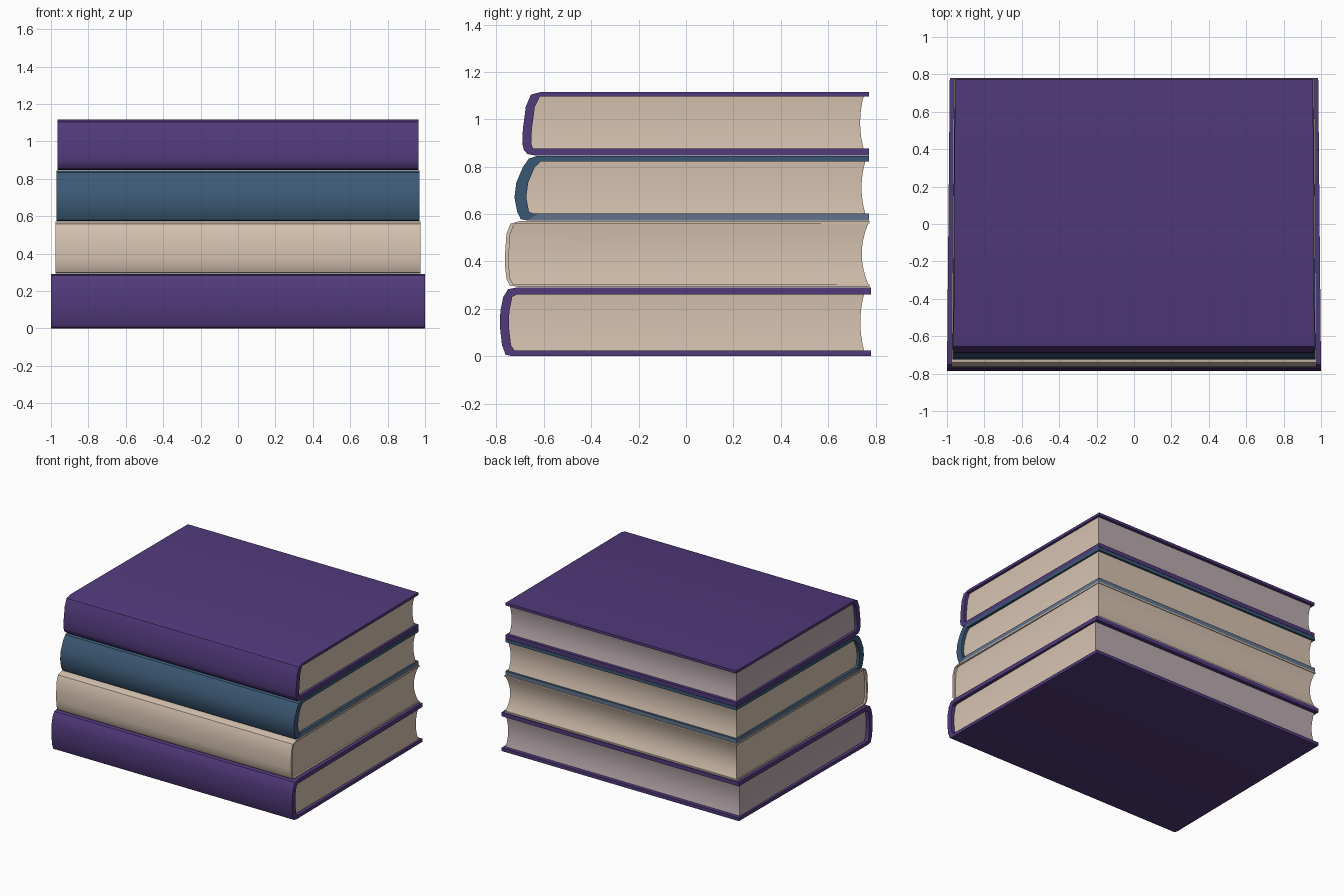
import bpy, bmesh

if "Cube" in bpy.data.objects:
    bpy.data.objects.remove(bpy.data.objects["Cube"])


def material(name, rgb):
    m = bpy.data.materials.new(name)
    m.diffuse_color = (*rgb, 1)
    m.use_nodes = True
    m.node_tree.nodes["Principled BSDF"].inputs["Base Color"].default_value = m.diffuse_color
    return m


PURPLE = material("purple cloth", (0.083, 0.042, 0.200))
BLUE = material("blue cloth", (0.044, 0.100, 0.178))
SLATE = material("slate blue edge", (0.120, 0.175, 0.265))
CREAM = material("cream paper", (0.68, 0.55, 0.44))
MAUVE = material("mauve grey paper", (0.50, 0.41, 0.43))


def finish(bm, name, mats):
    me = bpy.data.meshes.new(name)
    bm.to_mesh(me)
    bm.free()
    for m in mats:
        me.materials.append(m)
    ob = bpy.data.objects.new(name, me)
    bpy.context.collection.objects.link(ob)
    bpy.ops.object.select_all(action='DESELECT')
    ob.select_set(True)
    bpy.context.view_layer.objects.active = ob
    bpy.ops.object.shade_smooth_by_angle(angle=0.6)


def rounded(pts):
    """Cut every inner corner of a profile once, keeping its ends."""
    out = [pts[0]]
    for i in range(1, len(pts) - 1):
        p = pts[i]
        for q in (pts[i - 1], pts[i + 1]):
            out.append(tuple(a * 0.75 + b * 0.25 for a, b in zip(p, q)))
    return out + [pts[-1]]


def spine_y(spine, z):
    """Front of the spine at height z."""
    for (y0, z0), (y1, z1) in zip(spine, spine[1:]):
        if z <= z1:
            return y0 + (y1 - y0) * (z - z0) / (z1 - z0)
    return spine[-1][0]


def cover(name, mats, spine, back, half_spine, half_back, tb, tt, ts):
    """Wrapped C-shaped case around a (y, z) spine profile, bottom to top."""
    z0, z1 = spine[0][1], spine[-1][1]
    front = min(p[0] for p in spine)
    outer = [(back, z0)] + spine + [(back, z1)]
    inner = [(y if y == back else y + ts, min(max(z, z0 + tb), z1 - tt)) for y, z in outer]
    bm = bmesh.new()

    def row(pts, side):
        out = []
        for y, z in pts:
            k = (y - front) / (back - front)
            out.append(bm.verts.new((side * (half_spine + (half_back - half_spine) * k), y, z)))
        return out

    ol, il, orr, ir = row(outer, -1), row(inner, -1), row(outer, 1), row(inner, 1)
    for i in range(len(outer) - 1):
        for a, b in ((ol, orr), (il, ir), (ol, il), (orr, ir)):
            bm.faces.new((a[i], a[i + 1], b[i + 1], b[i]))
    for i in (0, -1):
        bm.faces.new((ol[i], orr[i], ir[i], il[i]))
    bmesh.ops.recalc_face_normals(bm, faces=bm.faces)
    # second colour, if any: the outer edges of the lower board
    if len(mats) > 1:
        for f in bm.faces:
            c = f.calc_center_median()
            if c.z < z0 + tb and abs(f.normal.z) < 0.5 and c.y > front + 0.1:
                f.material_index = 1
    finish(bm, name, mats)


def pages(name, mats, spine, back, half, z0, z1, ts, hollow):
    """Page block whose fore edge and ends curve inwards at mid height."""
    bm = bmesh.new()
    rings = []
    n = 8
    for i in range(n + 1):
        f = i / n
        d = hollow * (1 - (2 * f - 1) ** 2)
        z = z0 + (z1 - z0) * f
        y = spine_y(spine, z) + ts * 0.8         # tucked into the spine
        pts = [(-half, y), (half, y), (half - d * 0.7, back - d), (-half + d * 0.7, back - d)]
        rings.append([bm.verts.new((x, y, z)) for x, y in pts])
    for a, b in zip(rings, rings[1:]):
        for j in range(4):
            k = (j + 1) % 4
            bm.faces.new((a[j], a[k], b[k], b[j]))
    bm.faces.new(rings[0])
    bm.faces.new(rings[-1])
    bmesh.ops.recalc_face_normals(bm, faces=bm.faces)
    # second colour, if any: fore edge and left end
    if len(mats) > 1:
        for f in bm.faces:
            if f.normal.y > 0.7 or f.normal.x < -0.7:
                f.material_index = 1
    finish(bm, name, mats)


# name, cover colours, page colours, spine outline, back y, half width at spine / back,
# lower board, upper board and spine thickness, page back, page half width, page hollow
books = [
    ("bottom_book", [PURPLE], [CREAM, MAUVE],
     [(-0.73, 0), (-0.772, 0.008), (-0.79, 0.16), (-0.765, 0.28), (-0.71, 0.291)],
     0.78, 1.0, 0.985, 0.024, 0.03, 0.038, 0.752, 0.972, 0.016),
    ("cream_book", [CREAM], [CREAM],
     [(-0.71, 0.293), (-0.755, 0.30), (-0.766, 0.40), (-0.755, 0.555), (-0.70, 0.571)],
     0.775, 0.975, 0.965, 0.01, 0.01, 0.016, 0.77, 0.960, 0.028),
    ("blue_book", [BLUE, SLATE], [CREAM],
     [(-0.67, 0.573), (-0.707, 0.58), (-0.73, 0.70), (-0.675, 0.83), (-0.63, 0.845)],
     0.772, 0.97, 0.96, 0.03, 0.024, 0.05, 0.757, 0.948, 0.016),
    ("top_book", [PURPLE], [CREAM, MAUVE],
     [(-0.635, 0.847), (-0.68, 0.855), (-0.695, 0.91), (-0.67, 1.10), (-0.61, 1.116)],
     0.772, 0.965, 0.957, 0.03, 0.02, 0.038, 0.75, 0.943, 0.015),
]

for name, cm, pm, outline, back, hs, hb, tb, tt, ts, pb, ph, hollow in books:
    spine = rounded(outline)
    cover(name + "_cover", cm, spine, back, hs, hb, tb, tt, ts)
    pages(name + "_pages", pm, spine, pb, ph,
          spine[0][1] + tb * 0.9, spine[-1][1] - tt * 0.9, ts, hollow)
